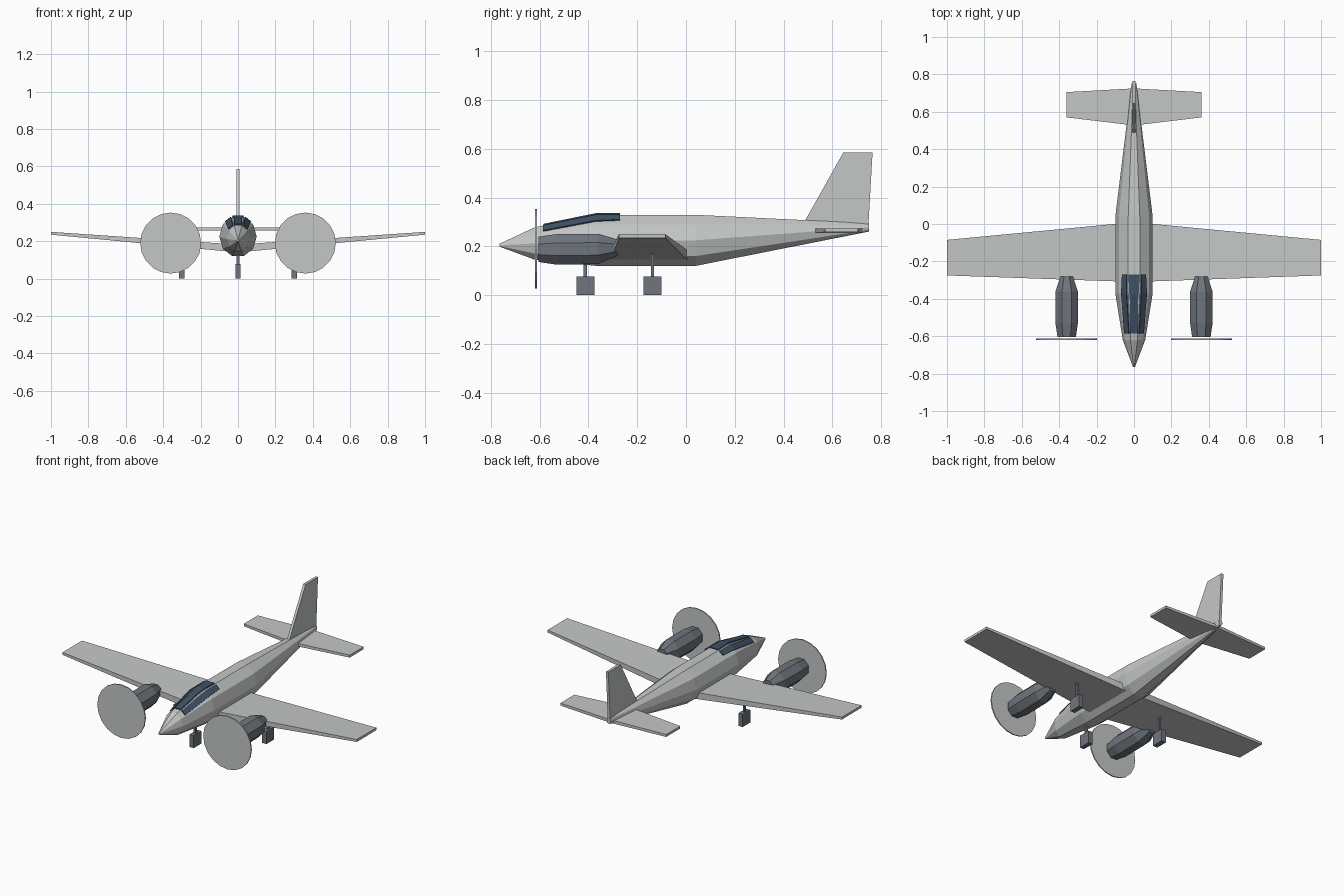
import bpy, bmesh
from math import sin, cos, pi, radians
from mathutils import Vector

if "Cube" in bpy.data.objects:
    bpy.data.objects.remove(bpy.data.objects["Cube"])


def material(name, rgb):
    m = bpy.data.materials.new(name)
    m.use_nodes = True
    m.diffuse_color = (*rgb, 1)
    m.node_tree.nodes["Principled BSDF"].inputs["Base Color"].default_value = (*rgb, 1)
    return m


GREY = material("light_grey", (0.56, 0.57, 0.57))
DARK = material("dark_grey", (0.16, 0.18, 0.205))
GLASS = material("blue_glass", (0.05, 0.085, 0.135))


def loft(name, rings, mat, closed=True):
    """Skin a list of equal-length point rings; closed rings get end caps."""
    bm = bmesh.new()
    loops = [[bm.verts.new(p) for p in ring] for ring in rings]
    n = len(loops[0])
    for a, b in zip(loops, loops[1:]):
        for i in range(n if closed else n - 1):
            j = (i + 1) % n
            bm.faces.new((a[i], a[j], b[j], b[i]))
    if closed:
        bm.faces.new(loops[0])
        bm.faces.new(loops[-1])
    bmesh.ops.recalc_face_normals(bm, faces=bm.faces)
    mesh = bpy.data.meshes.new(name)
    bm.to_mesh(mesh)
    bm.free()
    mesh.materials.append(mat)
    ob = bpy.data.objects.new(name, mesh)
    bpy.context.scene.collection.objects.link(ob)
    return ob


def point(angle, y, zc, rx, rz, x=0):
    return Vector((x + rx * cos(angle), y, zc + rz * sin(angle)))


def ring(sides, y, zc, rx, rz, x=0, start=0.0):
    return [point(start + 2 * pi * i / sides, y, zc, rx, rz, x) for i in range(sides)]


def box(name, x, y, z0, z1, hx, hy, mat):
    corners = [(-hx, -hy), (hx, -hy), (hx, hy), (-hx, hy)]
    return loft(name, [[(x + a, y + b, z) for a, b in corners] for z in (z0, z1)], mat)


def surface(name, span, root, tip):
    """Mirrored wing; root and tip are (front y, rear y, bottom z, top z)."""
    rings = []
    for x, (f, r, lo, hi) in ((-span, tip), (0, root), (span, tip)):
        rings.append([(x, f, lo), (x, r, lo), (x, r, hi), (x, f, hi)])
    return loft(name, rings, GREY)


# Fuselage: ten-sided sections as y, centre z, half width, half height
SECTIONS = [(-0.765, 0.205, 0.005, 0.006), (-0.62, 0.212, 0.06, 0.07),
            (-0.37, 0.225, 0.1, 0.11), (0.04, 0.225, 0.1, 0.11),
            (0.75, 0.278, 0.013, 0.018)]
loft("fuselage", [ring(10, *s) for s in SECTIONS], GREY)


# Cockpit panes: thin plates following the upper fuselage facets
def section_at(y):
    for a, b in zip(SECTIONS, SECTIONS[1:]):
        if a[0] <= y <= b[0]:
            t = (y - a[0]) / (b[0] - a[0])
            return [p + (q - p) * t for p, q in zip(a, b)]


def pane(name, deg_a, deg_b, margins):
    rows = []
    for y, lo, hi in margins:
        _, zc, rx, rz = section_at(y)
        a, b = (point(radians(d), y, zc, rx + 0.003, rz + 0.004) for d in (deg_a, deg_b))
        rows.append([a.lerp(b, lo), a.lerp(b, hi)])
    ob = loft(name, rows, GLASS, closed=False)
    mod = ob.modifiers.new("thickness", "SOLIDIFY")
    mod.thickness = 0.006
    mod.offset = 0


pane("windscreen_top", 72, 108, [(-0.585, 0, 1), (-0.43, 0.15, 0.85),
                                 (-0.37, 0.1, 0.9), (-0.27, 0.03, 0.97)])
SIDE = [(-0.585, 0.12, 0.85), (-0.37, 0.3, 0.87), (-0.27, 0.4, 0.87)]
pane("left_window", 36, 72, SIDE)
pane("right_window", 144, 108, SIDE)

# Flying surfaces
surface("main_wing", 1.0, (-0.31, 0.01, 0.14, 0.182), (-0.275, -0.085, 0.235, 0.25))
surface("tailplane", 0.36, (0.527, 0.725, 0.255, 0.274), (0.57, 0.705, 0.259, 0.274))

fin_outline = [(0.485, 0.3), (0.645, 0.585), (0.765, 0.585), (0.747, 0.27)]
loft("tail_fin", [[(x, y, z) for y, z in fin_outline] for x in (-0.008, 0.008)], GREY)

# Engines, propeller discs and landing gear
NACELLE = [(-0.605, 0.188, 0.053, 0.056), (-0.53, 0.188, 0.065, 0.068),
           (-0.36, 0.19, 0.065, 0.067), (-0.28, 0.195, 0.036, 0.036)]
for side, s in (("left", 1), ("right", -1)):
    x = 0.36 * s
    loft(side + "_engine", [ring(8, *n, x=x, start=pi / 8) for n in NACELLE], DARK)
    loft(side + "_propeller_disc",
         [ring(20, y, 0.19, 0.163, 0.163, x=x) for y in (-0.619, -0.612)], GREY)
    box(side + "_wheel", 0.3 * s, -0.137, 0, 0.077, 0.015, 0.037, DARK)
    box(side + "_strut", 0.3 * s, -0.137, 0.07, 0.18, 0.006, 0.006, DARK)

box("nose_wheel", 0, -0.413, 0, 0.077, 0.014, 0.037, DARK)
box("nose_strut", 0, -0.413, 0.07, 0.14, 0.007, 0.007, DARK)
